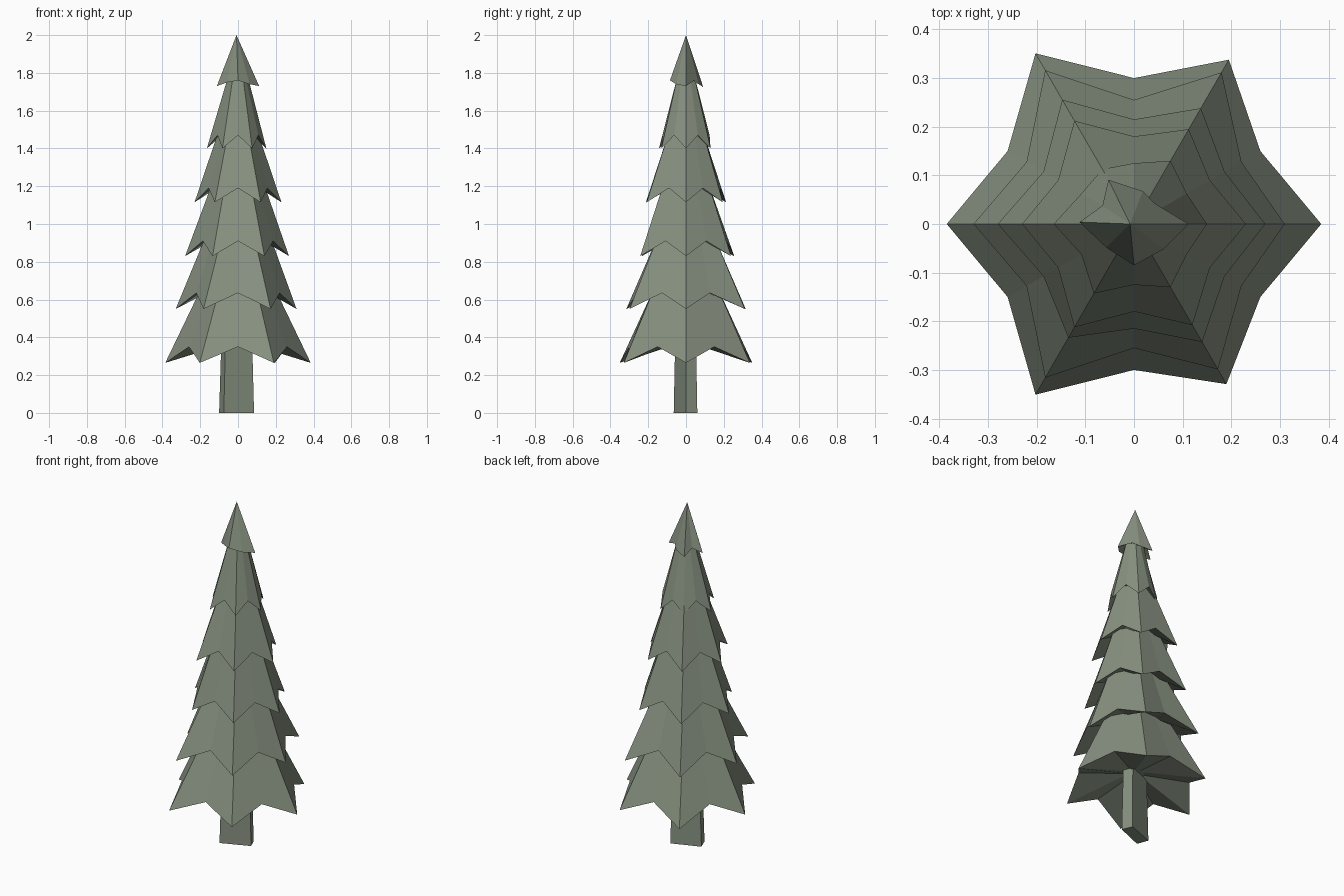
import bpy
import bmesh
from math import cos, sin, radians
from mathutils import Vector

cube = bpy.data.objects.get("Cube")
if cube:
    bpy.data.objects.remove(cube, do_unlink=True)

# One flat colour for the whole tree
green = bpy.data.materials.new("grey_green")
green.use_nodes = True
colour = (0.24, 0.28, 0.215, 1)
green.diffuse_color = colour
shader = next(n for n in green.node_tree.nodes if n.type == 'BSDF_PRINCIPLED')
shader.inputs["Base Color"].default_value = colour
shader.inputs["Roughness"].default_value = 0.9


def polar(radius, degrees, z):
    return Vector((radius * cos(radians(degrees)), radius * sin(radians(degrees)), z))


def loft(name, rings):
    """Skin a stack of equal rings; a ring of one point closes as a fan."""
    bm = bmesh.new()
    loops = [[bm.verts.new(p) for p in ring] for ring in rings]
    for low, high in zip(loops, loops[1:]):
        n = max(len(low), len(high))
        for i in range(n):
            j = (i + 1) % n
            if len(high) == 1:
                bm.faces.new((low[i], low[j], high[0]))
            else:
                bm.faces.new((low[i], low[j], high[j], high[i]))
    for loop in (loops[0], loops[-1]):
        if len(loop) > 2:
            bm.faces.new(loop)
    bmesh.ops.recalc_face_normals(bm, faces=bm.faces)
    mesh = bpy.data.meshes.new(name)
    bm.to_mesh(mesh)
    bm.free()
    mesh.materials.append(green)
    obj = bpy.data.objects.new(name, mesh)
    bpy.context.collection.objects.link(obj)
    return obj


def branch_tier(name, tip_radii, tip_z, notch_r, notch_z, inner_r, top_r, top_z):
    """Star-shaped skirt: low pointed tips, higher notches, tapering to a hexagon."""
    hem, under, top = [], [], []
    for k, tip_r in enumerate(tip_radii):
        for angle, r, z, flat in ((60 * k, tip_r, tip_z, 1),
                                  (60 * k + 30, notch_r, notch_z, cos(radians(30)))):
            hem.append(polar(r, angle, z))
            under.append(polar(inner_r * flat, angle, notch_z + 0.02))
            top.append(polar(top_r * flat, angle, top_z))
    return loft(name, [under, hem, top])


# Trunk: slim skewed block, a little narrower at the top
foot = [Vector(p) for p in ((-.075, -.065, 0), (.085, 0, 0), (.06, .06, 0), (-.1, 0, 0))]
loft("trunk", [foot, [p * 0.87 + Vector((0, 0, 0.42)) for p in foot]])

# Branch tiers from the bottom up
branch_tier("branch_tier_bottom", (.385, .39, .405, .385, .405, .38),
            .265, .3, .35, .06, .19, .67)
branch_tier("branch_tier_low", (.31, .36, .365, .33, .365, .345),
            .55, .255, .635, .17, .165, .95)
branch_tier("branch_tier_middle", (.27, .275, .295, .28, .27, .28),
            .83, .215, .91, .14, .135, .122 * 10)
branch_tier("branch_tier_high", (.23, .225, .245, .23, .245, .24),
            1.115, .18, 1.19, .11, .1, 1.5)
branch_tier("branch_tier_top", (.15, .15, .13, .165, .165, .15),
            1.4, .125, 1.47, .08, .047, 1.8)

# Pointed cap with an uneven hem
hem = [polar(r, a, z) for a, r, z in (
    (0, .112, 1.73), (45, .06, 1.76), (75, .07, 1.74), (120, .105, 1.725),
    (150, .075, 1.76), (178, .112, 1.73), (220, .075, 1.75),
    (270, .085, 1.76), (320, .08, 1.74))]
under = [Vector((p.x * 0.4, p.y * 0.4, 1.77)) for p in hem]
loft("tree_cap", [under, hem, [Vector((-.008, 0, 2))]])
